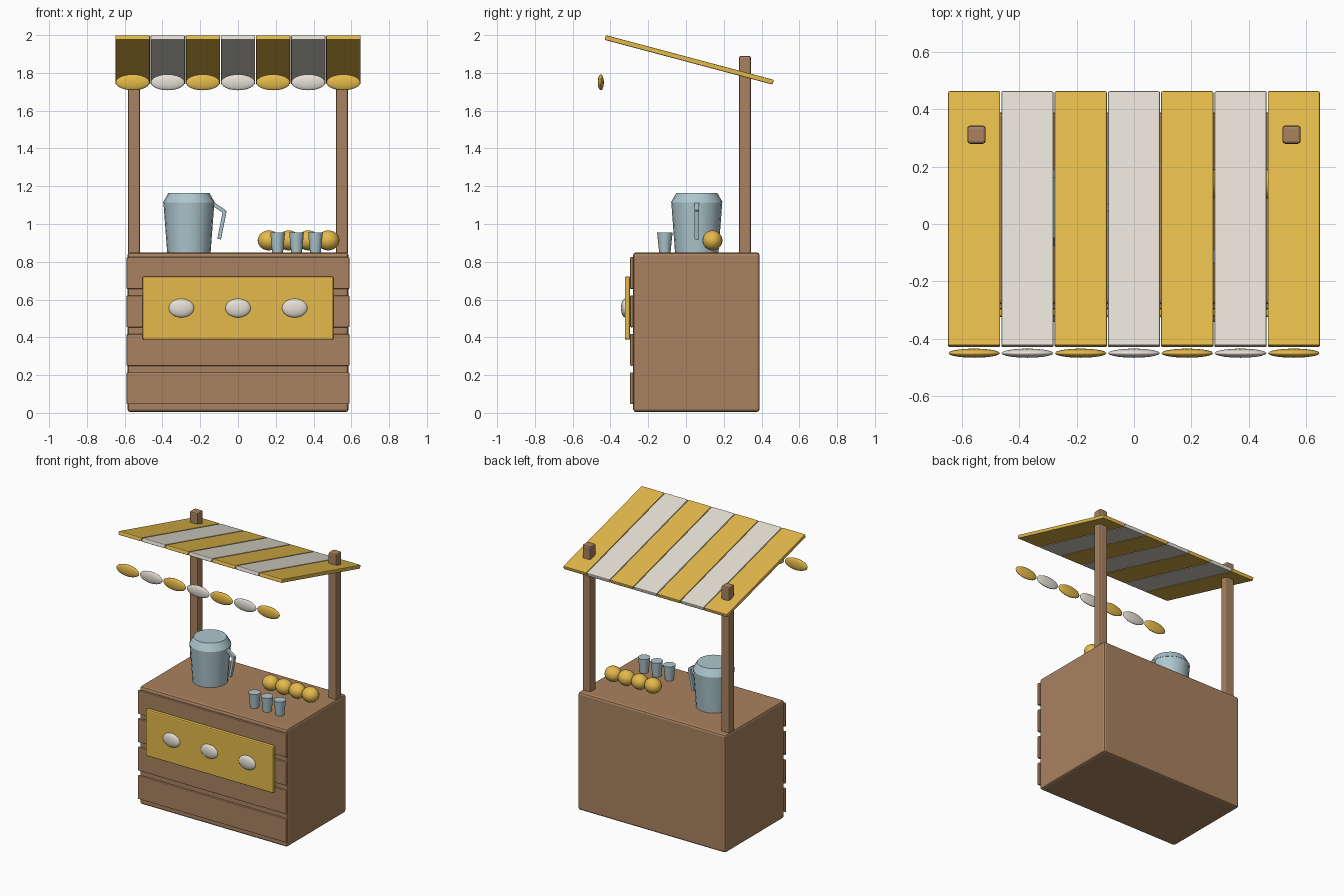
import bpy, math
from mathutils import Vector

if "Cube" in bpy.data.objects:
    bpy.data.objects.remove(bpy.data.objects["Cube"])


def material(name, rgb):
    m = bpy.data.materials.new(name)
    m.diffuse_color = (*rgb, 1)
    m.use_nodes = True
    m.node_tree.nodes["Principled BSDF"].inputs["Base Color"].default_value = m.diffuse_color
    return m


WOOD = material("wood brown", (0.40, 0.225, 0.115))
YELLOW = material("lemon yellow", (0.78, 0.49, 0.07))
WHITE = material("cream white", (0.78, 0.74, 0.66))
BLUE = material("pale blue", (0.42, 0.57, 0.62))


def finish(name, mat, smooth=True):
    ob = bpy.context.object
    ob.name = name
    ob.data.materials.append(mat)
    if smooth:
        bpy.ops.object.shade_smooth_by_angle(angle=math.radians(40))
    return ob


def box(name, center, size, mat, bevel=0.005, rot=(0, 0, 0)):
    bpy.ops.mesh.primitive_cube_add(size=1, location=center, rotation=rot)
    ob = bpy.context.object
    ob.scale = size
    bpy.ops.object.transform_apply(location=False, rotation=False, scale=True)
    finish(name, mat, False)
    mod = ob.modifiers.new("soft edges", "BEVEL")
    mod.width = bevel
    mod.segments = 2
    return ob


def ball(name, center, radii, mat):
    bpy.ops.mesh.primitive_uv_sphere_add(segments=20, ring_count=12, radius=1, location=center)
    bpy.context.object.scale = radii
    return finish(name, mat)


def cup(name, x, y, z0, z1, r0, r1, sides, mat):
    bpy.ops.mesh.primitive_cone_add(vertices=sides, radius1=r0, radius2=r1, depth=z1 - z0,
                                    location=(x, y, (z0 + z1) / 2))
    return finish(name, mat)


def bar(name, a, b, width, depth, mat):
    a, b = Vector(a), Vector(b)
    d = b - a
    return box(name, (a + b) / 2, (width, depth, d.length), mat, 0.003,
               (0, math.atan2(d.x, d.z), 0))


# Counter with front planks
box("counter", (0, 0.055, 0.427), (1.17, 0.67, 0.845), WOOD, 0.015)
for i in range(4):
    box("front_plank", (0, -0.287, 0.13 + i * 0.2035), (1.18, 0.018, 0.168), WOOD, 0.005)

# Sign with three oval ornaments
box("sign", (0, -0.31, 0.555), (1.01, 0.028, 0.335), YELLOW, 0.008)
for x in (-0.3, 0, 0.3):
    ball("sign_oval", (x, -0.322, 0.555), (0.068, 0.022, 0.05), WHITE)

# Roof posts
for x in (-0.55, 0.55):
    box("post", (x, 0.312, 1.365), (0.064, 0.064, 1.05), WOOD, 0.01)

# Striped sloping awning and hanging scallops
pitch = 0.186
for i in range(7):
    x = (i - 3) * pitch
    mat = WHITE if i % 2 else YELLOW
    box("awning_strip", (x, 0.017, 1.869), (pitch - 0.004, 0.92, 0.026), mat, 0.005,
        (math.radians(-14.9), 0, 0))
    ball("awning_scallop", (x, -0.451, 1.75), (0.09, 0.016, 0.042), mat)

# Pitcher with lid and handle
cup("pitcher_body", -0.26, 0.057, 0.848, 1.115, 0.115, 0.135, 20, BLUE)
cup("pitcher_lid", -0.26, 0.057, 1.115, 1.165, 0.137, 0.108, 20, BLUE)
bar("handle_top", (-0.13, 0.057, 1.105), (-0.07, 0.057, 1.065), 0.02, 0.024, BLUE)
bar("handle_grip", (-0.07, 0.057, 1.07), (-0.1, 0.057, 0.92), 0.02, 0.024, BLUE)

# Drinking glasses
for x in (0.21, 0.31, 0.41):
    cup("glass", x, -0.112, 0.848, 0.955, 0.03, 0.041, 10, BLUE)

# Row of lemons
for i in range(4):
    ball("lemon", (0.163 + i * 0.105, 0.14, 0.913), (0.059, 0.053, 0.053), YELLOW)
